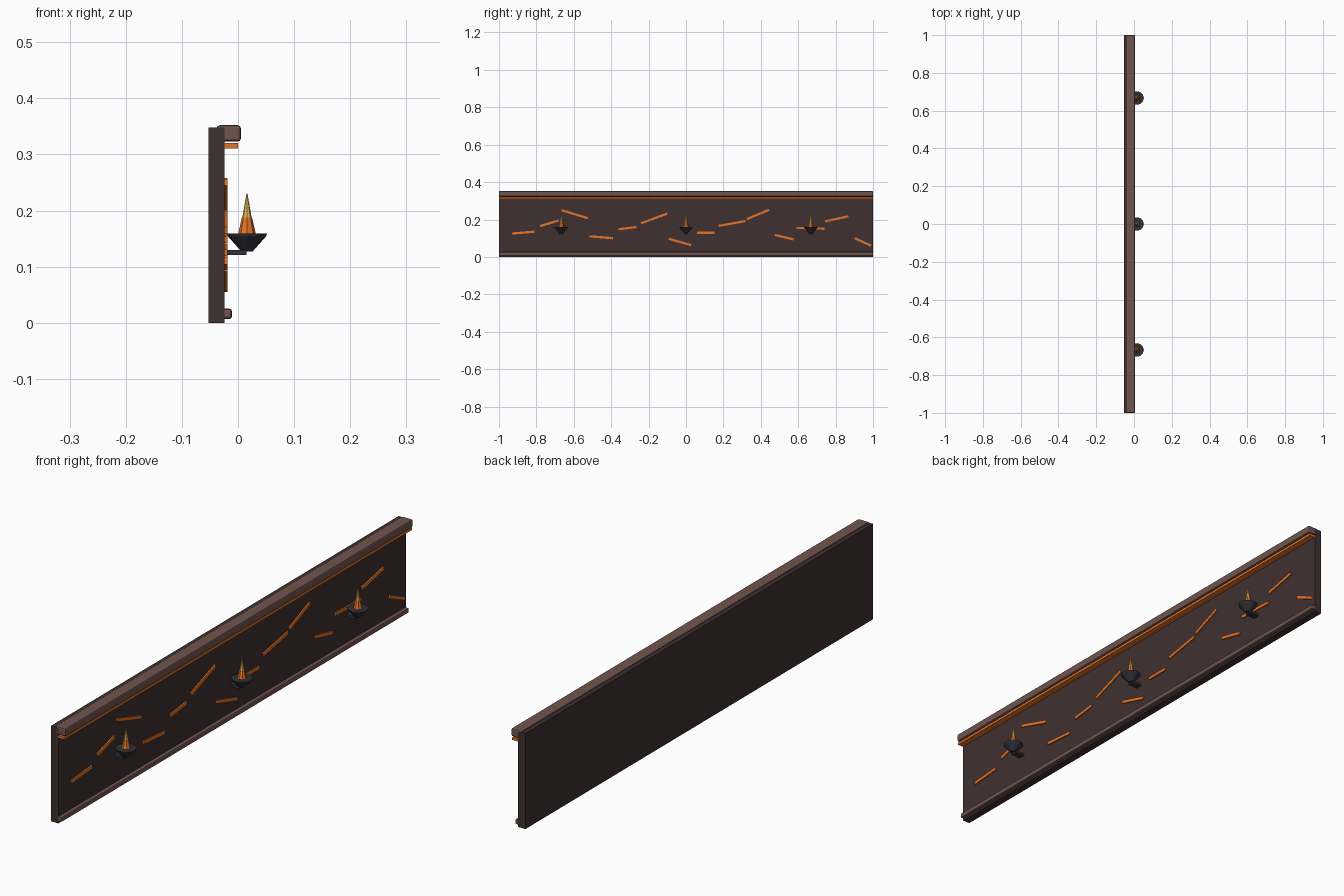
import bpy, math
from mathutils import Vector

cube = bpy.data.objects.get("Cube")
if cube:
    bpy.data.objects.remove(cube, do_unlink=True)


def material(name, rgb):
    m = bpy.data.materials.new(name)
    m.use_nodes = True
    m.diffuse_color = (*rgb, 1)
    m.node_tree.nodes["Principled BSDF"].inputs["Base Color"].default_value = (*rgb, 1)
    return m


STONE = material("dark stone", (0.05, 0.03, 0.03))
TRIM = material("brown trim", (0.16, 0.09, 0.075))
EMBER = material("ember orange", (0.78, 0.17, 0.02))
IRON = material("dark iron", (0.03, 0.032, 0.042))
FLAME = material("flame yellow", (0.8, 0.52, 0.09))


def box(name, x0, x1, y0, y1, z0, z1, mat, bevel=0):
    bpy.ops.mesh.primitive_cube_add(size=1, location=((x0 + x1) / 2, (y0 + y1) / 2, (z0 + z1) / 2))
    ob = bpy.context.object
    ob.name = name
    ob.scale = (x1 - x0, y1 - y0, z1 - z0)
    bpy.ops.object.transform_apply(location=False, rotation=False, scale=True)
    ob.data.materials.append(mat)
    if bevel:
        mod = ob.modifiers.new("Bevel", "BEVEL")
        mod.width = bevel
        mod.segments = 2
    return ob


def frustum(name, x, y, z0, z1, r0, r1, mat, sides=12):
    bpy.ops.mesh.primitive_cone_add(vertices=sides, radius1=r0, radius2=r1,
                                    depth=z1 - z0, location=(x, y, (z0 + z1) / 2))
    ob = bpy.context.object
    ob.name = name
    ob.data.materials.append(mat)
    return ob


# Wall slab, rails and glowing strip
FACE = -0.024
box("wall_panel", -0.053, FACE, -1, 1, 0, 0.348, STONE)
box("top_rail", -0.038, 0.005, -1, 1, 0.323, 0.352, TRIM, 0.005)
box("bottom_rail", -0.03, -0.011, -1, 1, 0.007, 0.025, TRIM, 0.004)
box("glow_strip", FACE - 0.002, 0, -1, 1, 0.311, 0.32, EMBER)

# Glowing cracks: start and end (y, z) on the wall face
cracks = [
    (-.93, .125, -.81, .135), (-.78, .165, -.68, .195), (-.665, .25, -.525, .207),
    (-.515, .11, -.39, .1), (-.36, .148, -.265, .16), (-.24, .18, -.1, .232),
    (-.092, .097, .027, .063), (.06, .129, .153, .129), (.175, .166, .318, .192),
    (.325, .202, .445, .252), (.475, .117, .575, .094), (.59, .155, .74, .151),
    (.742, .19, .868, .217), (.902, .1, .99, .06),
]
for i, (y0, z0, y1, z1) in enumerate(cracks):
    half = Vector((y1 - y0, z1 - z0)).length / 2
    ob = box(f"crack_{i + 1}", FACE - 0.003, -0.019, -half, half, -0.006, 0.006, EMBER)
    ob.location.y, ob.location.z = (y0 + y1) / 2, (z0 + z1) / 2
    ob.rotation_euler.x = math.atan2(z1 - z0, y1 - y0)

# Fire bowls on brackets
CX = 0.016
for i, y in enumerate((-0.667, 0, 0.667)):
    n = i + 1
    box(f"bracket_{n}", FACE - 0.002, 0.015, y - 0.012, y + 0.012, 0.121, 0.13, IRON)
    frustum(f"bowl_{n}", CX, y, 0.127, 0.154, 0.01, 0.034, IRON)
    frustum(f"bowl_rim_{n}", CX, y, 0.154, 0.159, 0.034, 0.036, IRON)
    frustum(f"flame_base_{n}", CX, y, 0.157, 0.188, 0.016, 0.009, EMBER, 8)
    frustum(f"flame_tip_{n}", CX, y, 0.186, 0.23, 0.0085, 0.001, FLAME, 8)
